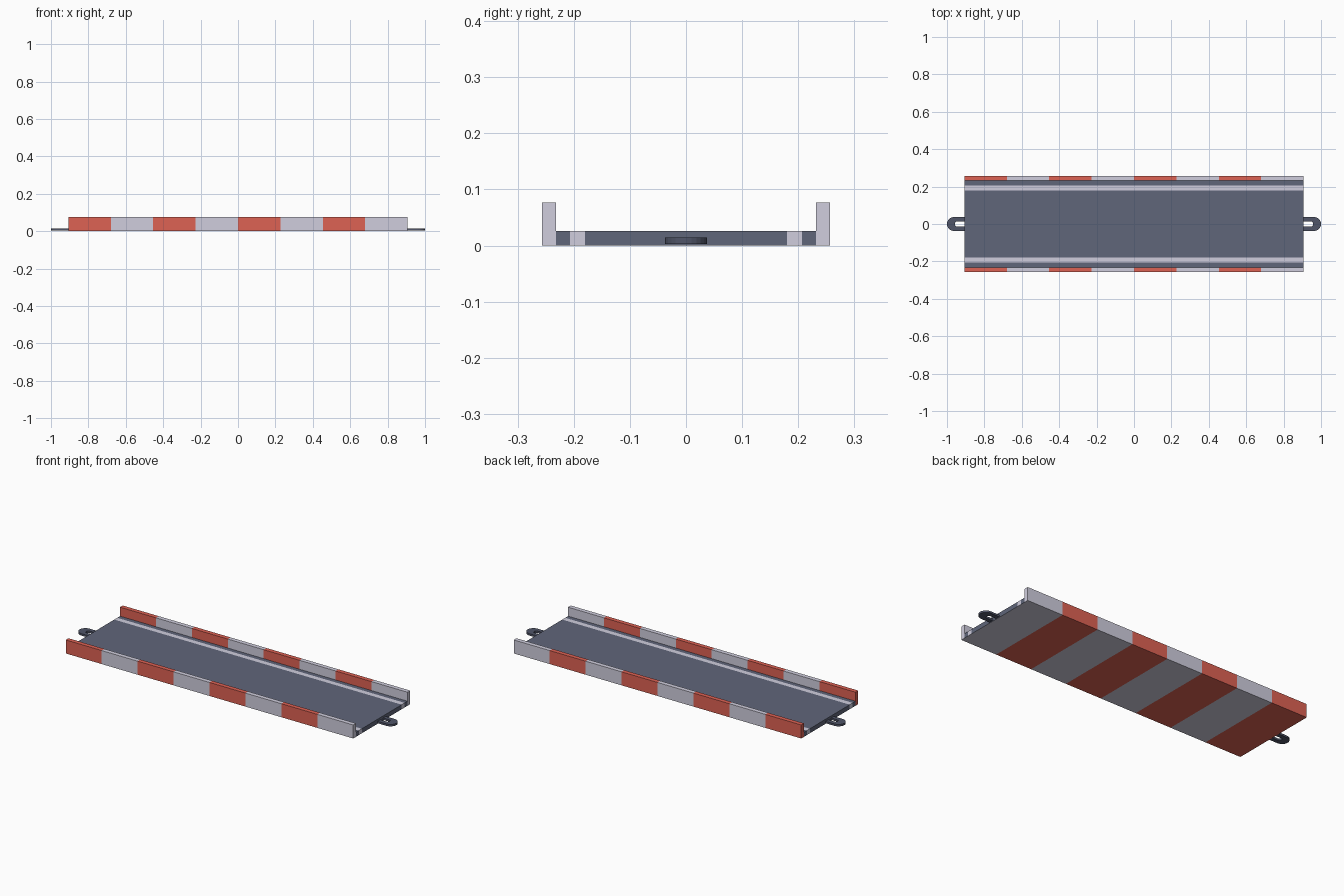
import bpy, bmesh, math

if "Cube" in bpy.data.objects:
    bpy.data.objects.remove(bpy.data.objects["Cube"])


def srgb(r, g, b):
    f = lambda c: (c / 12.92) if c <= 0.04045 else ((c + 0.055) / 1.055) ** 2.4
    return (f(r / 255), f(g / 255), f(b / 255), 1)


def material(name, rgb):
    m = bpy.data.materials.new(name)
    m.diffuse_color = srgb(*rgb)
    m.use_nodes = True
    m.node_tree.nodes["Principled BSDF"].inputs["Base Color"].default_value = m.diffuse_color
    return m


RED, WHITE, DARK = 0, 1, 2
mats = [material("red", (222, 98, 84)), material("pale_grey", (208, 206, 222)),
        material("road_grey", (96, 102, 122))]
hook_mat = material("hook_grey", (80, 85, 104))


def finish(bm, name, materials):
    bmesh.ops.remove_doubles(bm, verts=bm.verts, dist=1e-5)
    bmesh.ops.recalc_face_normals(bm, faces=bm.faces)
    me = bpy.data.meshes.new(name)
    bm.to_mesh(me)
    bm.free()
    for m in materials:
        me.materials.append(m)
    ob = bpy.data.objects.new(name, me)
    bpy.context.collection.objects.link(ob)
    return ob


def quad(bm, pts, mat=0):
    f = bm.faces.new([bm.verts.new(p) for p in pts])
    f.material_index = mat


# Track body: strips across y, each (y0, y1, height, colour); None = red/pale blocks
L, N, WALL, DECK = 0.907, 8, 0.077, 0.026
half = [(0.18, 0.207, DECK, WHITE), (0.207, 0.232, DECK, DARK), (0.232, 0.257, WALL, None)]
strips = [(-b, -a, h, c) for a, b, h, c in reversed(half)] + [(-0.18, 0.18, DECK, DARK)] + half

bm = bmesh.new()
for i in range(N):
    x0, x1 = -L + 2 * L * i / N, -L + 2 * L * (i + 1) / N
    block = RED if i % 2 == 0 else WHITE
    for y0, y1, h, c in strips:
        col = block if c is None else c
        # top and underside
        for z, m in ((h, col), (0, block)):
            quad(bm, [(x0, y0, z), (x1, y0, z), (x1, y1, z), (x0, y1, z)], m)
        # end caps
        for end, x in ((0, x0), (N - 1, x1)):
            if i == end:
                quad(bm, [(x, y0, 0), (x, y1, 0), (x, y1, h), (x, y0, h)], col)
    # outer and inner wall sides
    for s in (-1, 1):
        for y, zs in ((0.257, (0, DECK, WALL)), (0.232, (DECK, WALL))):
            if y == 0.257:
                zs = (0, WALL)
            quad(bm, [(x0, s * y, zs[0]), (x1, s * y, zs[0]),
                      (x1, s * y, zs[-1]), (x0, s * y, zs[-1])], block)
finish(bm, "track_body", mats)


# Connector loops at both ends
def hook(name, s):
    bm = bmesh.new()
    outer, inner = [(0.905, -0.037)], [(0.905, -0.013)]
    for k in range(13):
        a = -math.pi / 2 + math.pi * k / 12
        outer.append((0.963 + 0.037 * math.cos(a), 0.037 * math.sin(a)))
        inner.append((0.950 + 0.007 * math.cos(a), 0.013 * math.sin(a)))
    outer.append((0.905, 0.037))
    inner.append((0.905, 0.013))
    z0, z1 = 0.003, 0.014
    P = lambda p, z: (s * p[0], p[1], z)
    for k in range(len(outer) - 1):
        a, b, c, d = outer[k], outer[k + 1], inner[k + 1], inner[k]
        for z in (z0, z1):
            quad(bm, [P(a, z), P(b, z), P(c, z), P(d, z)])
        for p, q in ((a, b), (c, d)):
            quad(bm, [P(p, z0), P(q, z0), P(q, z1), P(p, z1)])
    for k in (0, -1):
        p, q = outer[k], inner[k]
        quad(bm, [P(p, z0), P(q, z0), P(q, z1), P(p, z1)])
    finish(bm, name, [hook_mat])


hook("right_connector", 1)
hook("left_connector", -1)
